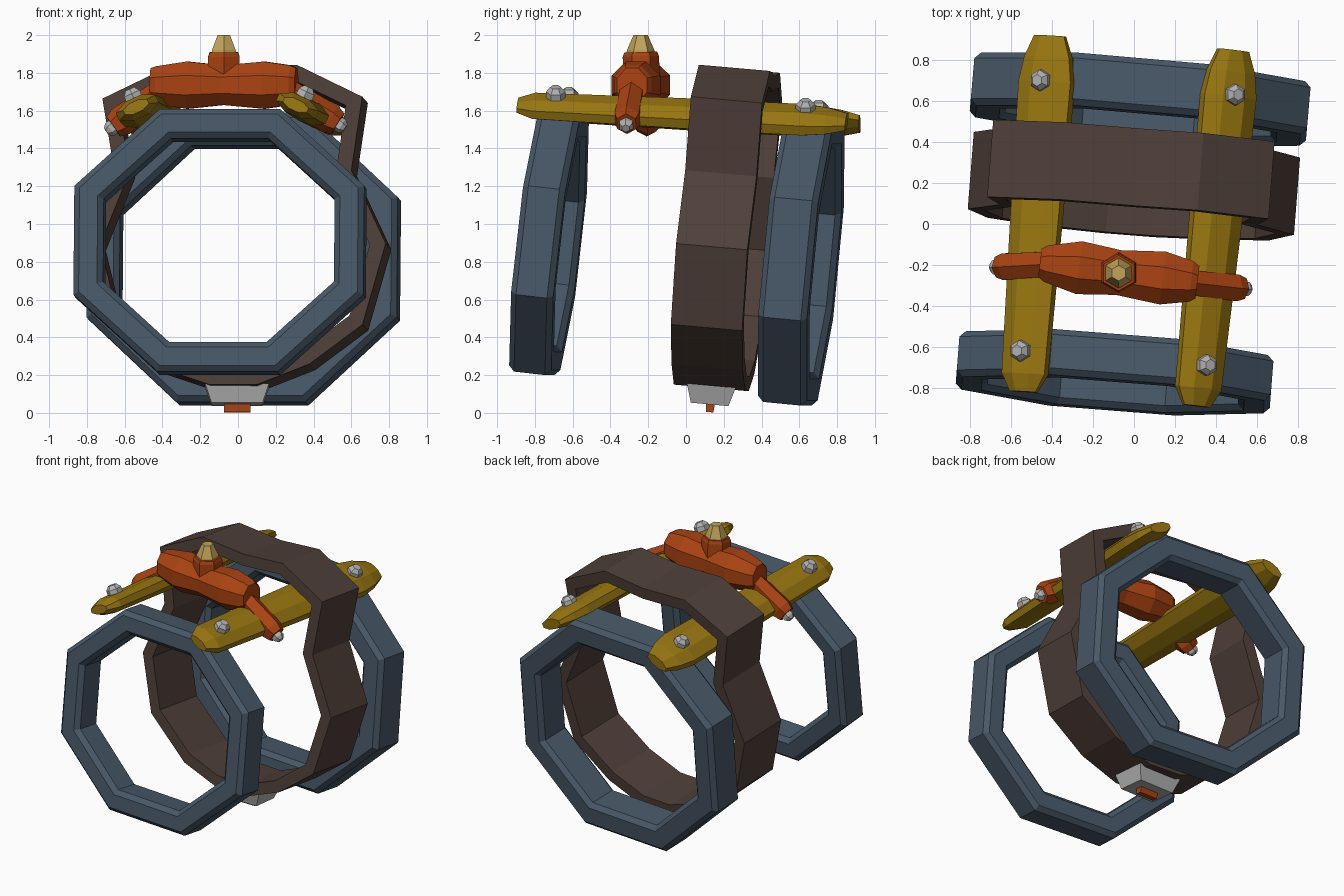
import bpy, math
from mathutils import Vector, Matrix, Euler

cube = bpy.data.objects.get("Cube")
if cube:
    bpy.data.objects.remove(cube, do_unlink=True)


def material(name, rgb):
    m = bpy.data.materials.new(name)
    m.use_nodes = True
    m.diffuse_color = (*rgb, 1)
    m.node_tree.nodes["Principled BSDF"].inputs["Base Color"].default_value = (*rgb, 1)
    return m


BLUE = material("slate_blue", (0.066, 0.1, 0.14))
BROWN = material("dark_brown", (0.078, 0.05, 0.041))
RUST = material("rust_orange", (0.40, 0.056, 0.006))
GOLD = material("dark_gold", (0.32, 0.185, 0.005))
TAN = material("pale_gold", (0.54, 0.37, 0.1))
GREY = material("light_grey", (0.45, 0.45, 0.45))


def make(name, verts, faces, mat):
    mesh = bpy.data.meshes.new(name)
    mesh.from_pydata(verts, [], faces)
    mesh.materials.append(mat)
    ob = bpy.data.objects.new(name, mesh)
    bpy.context.collection.objects.link(ob)
    return ob


def inset(points, wall):
    """Mitred inward offset of a clockwise outline."""
    out = []
    n = len(points)
    for i in range(n):
        a, b, c = (Vector(points[(i + k) % n]) for k in (-1, 0, 1))
        d1, d2 = (b - a).normalized(), (c - b).normalized()
        n1, n2 = Vector((d1.y, -d1.x)), Vector((d2.y, -d2.x))
        out.append(b + (n1 + n2) * wall / (1 + n1.dot(n2)))
    return out


def hoop(name, outline, wall, depth, centre, pitch, yaw, mat):
    """Closed band: an outline in x/z with a wall, extruded along y and tilted."""
    n = len(outline)
    inner = inset(outline, wall)
    tilt = Euler((math.radians(pitch), 0, math.radians(yaw))).to_matrix()
    loops = [(outline, -1), (outline, 1), (inner, 1), (inner, -1)]
    verts = [Vector(centre) + tilt @ Vector((p[0], s * depth / 2, p[1]))
             for pts, s in loops for p in pts]
    faces = []
    for k in range(4):
        for i in range(n):
            j, m = (i + 1) % n, (k + 1) % 4
            faces.append((k * n + i, k * n + j, m * n + j, m * n + i))
    return make(name, verts, faces, mat)


def loft(name, start, end, stations, sides, mat, up=(0, 0, 1)):
    """Faceted rod from start to end; stations are (fraction, half width, half height)."""
    p0, axis = Vector(start), Vector(end) - Vector(start)
    a = axis.cross(Vector(up)).normalized()
    b = a.cross(axis).normalized()
    grow = 1 / math.cos(math.pi / sides)
    verts, faces = [], []
    for t, w, h in stations:
        for i in range(sides):
            ang = 2 * math.pi * (i + 0.5) / sides
            verts.append(p0 + axis * t + a * (w * grow * math.cos(ang)) + b * (h * grow * math.sin(ang)))
    for k in range(len(stations) - 1):
        for i in range(sides):
            j = (i + 1) % sides
            faces.append((k * sides + i, k * sides + j, (k + 1) * sides + j, (k + 1) * sides + i))
    last = (len(stations) - 1) * sides
    faces.append(tuple(reversed(range(sides))))
    faces.append(tuple(range(last, last + sides)))
    return make(name, verts, faces, mat)


def octagon(hx, hz):
    k = math.tan(math.pi / 8)
    return [(-hx * k, hz), (hx * k, hz), (hx, hz * k), (hx, -hz * k),
            (hx * k, -hz), (-hx * k, -hz), (-hx, -hz * k), (-hx, hz * k)]


# Two octagonal end rings with chamfered rims
rings = [hoop("front_ring", octagon(0.77, 0.7), 0.157, 0.225, (-0.095, -0.725, 0.905), -6.5, -4.5, BLUE),
         hoop("back_ring", octagon(0.825, 0.77), 0.175, 0.26, (0.03, 0.61, 0.815), -5.5, -5, BLUE)]
for ring in rings:
    bev = ring.modifiers.new("chamfer", "BEVEL")
    bev.width = 0.03
    bev.segments = 1
    bev.limit_method = "ANGLE"
    bev.angle_limit = math.radians(60)

# Pinched central strap
strap = [(-0.71, 1.65), (-0.36, 1.82), (0.0, 1.8), (0.32, 1.83), (0.67, 1.66),
         (0.615, 1.27), (0.8, 0.88), (0.68, 0.45), (0.4, 0.24), (0.12, 0.13),
         (-0.13, 0.13), (-0.4, 0.22), (-0.7, 0.48), (-0.8, 0.88), (-0.645, 1.27)]
hoop("central_strap", [(x, z - 0.95) for x, z in strap], 0.08, 0.38,
     (0, 0.205, 0.95), -5, -4.5, BROWN)

# Long top rails and the bolts that fix them to the rings
rail_shape = [(0, 0.07, 0.03), (0.05, 0.115, 0.055), (0.5, 0.13, 0.065),
              (0.87, 0.14, 0.065), (0.94, 0.12, 0.055), (1, 0.08, 0.035)]
rails = [("right", (-0.54, -0.82, 1.62), (-0.41, 0.92, 1.53), -1),
         ("left", (0.305, -0.89, 1.63), (0.485, 0.85, 1.54), 1)]
for side, p0, p1, s in rails:
    up = Vector((s * 0.42, 0, 0.91))
    loft(side + "_rail", p0, p1, rail_shape, 8, GOLD, up)
    for end, t in (("front", 0.115), ("back", 0.875)):
        base = Vector(p0).lerp(Vector(p1), t) + up * 0.05
        loft(f"{side}_{end}_bolt", base, base + up * 0.065,
             [(0, 0.045, 0.045), (0.6, 0.045, 0.045), (1, 0.025, 0.025)], 6, GREY, (0, 1, 0))

# Lumpy cross handle between the rails
loft("cross_handle", (-0.46, -0.19, 1.735), (0.31, -0.285, 1.735),
     [(0, 0.07, 0.09), (0.04, 0.09, 0.1), (0.25, 0.13, 0.125), (0.5, 0.11, 0.105),
      (0.78, 0.13, 0.125), (0.96, 0.1, 0.105), (1, 0.08, 0.09)], 8, RUST)

# Rods passing out through the rails, each capped with a nut
for side, p0, p1 in (("right", (-0.4, -0.195, 1.70), (-0.66, -0.21, 1.515)),
                     ("left", (0.26, -0.285, 1.70), (0.53, -0.315, 1.53))):
    loft(side + "_rod", p0, p1, [(0, 0.06, 0.06), (0.85, 0.065, 0.07), (1, 0.05, 0.055)], 6, RUST)
    tip = Vector(p1)
    out = (tip - Vector(p0)).normalized()
    loft(side + "_rod_nut", tip - out * 0.01, tip + out * 0.045,
         [(0, 0.035, 0.035), (0.6, 0.035, 0.035), (1, 0.02, 0.02)], 6, GREY)

# Top post with tapered finial
loft("top_post", (-0.075, -0.235, 1.76), (-0.075, -0.24, 1.91),
     [(0, 0.085, 0.085), (0.85, 0.083, 0.083), (1, 0.075, 0.075)], 6, RUST, (0, 1, 0))
loft("top_finial", (-0.075, -0.24, 1.9), (-0.075, -0.24, 2.0),
     [(0, 0.065, 0.065), (0.2, 0.063, 0.063), (1, 0.033, 0.033)], 6, TAN, (0, 1, 0))

# Bottom bracket and its small latch
tilt = Vector((0, 0.09, 1))
foot = Vector((-0.005, 0.125, 0.045))
loft("bottom_bracket", foot, foot + tilt * 0.1,
     [(0, 0.135, 0.1), (1, 0.17, 0.13)], 4, GREY, (0, 1, 0))
latch = Vector((-0.005, 0.125, 0.004))
loft("bottom_latch", latch, latch + tilt * 0.06,
     [(0, 0.07, 0.02), (1, 0.07, 0.025)], 4, RUST, (0, 1, 0))
